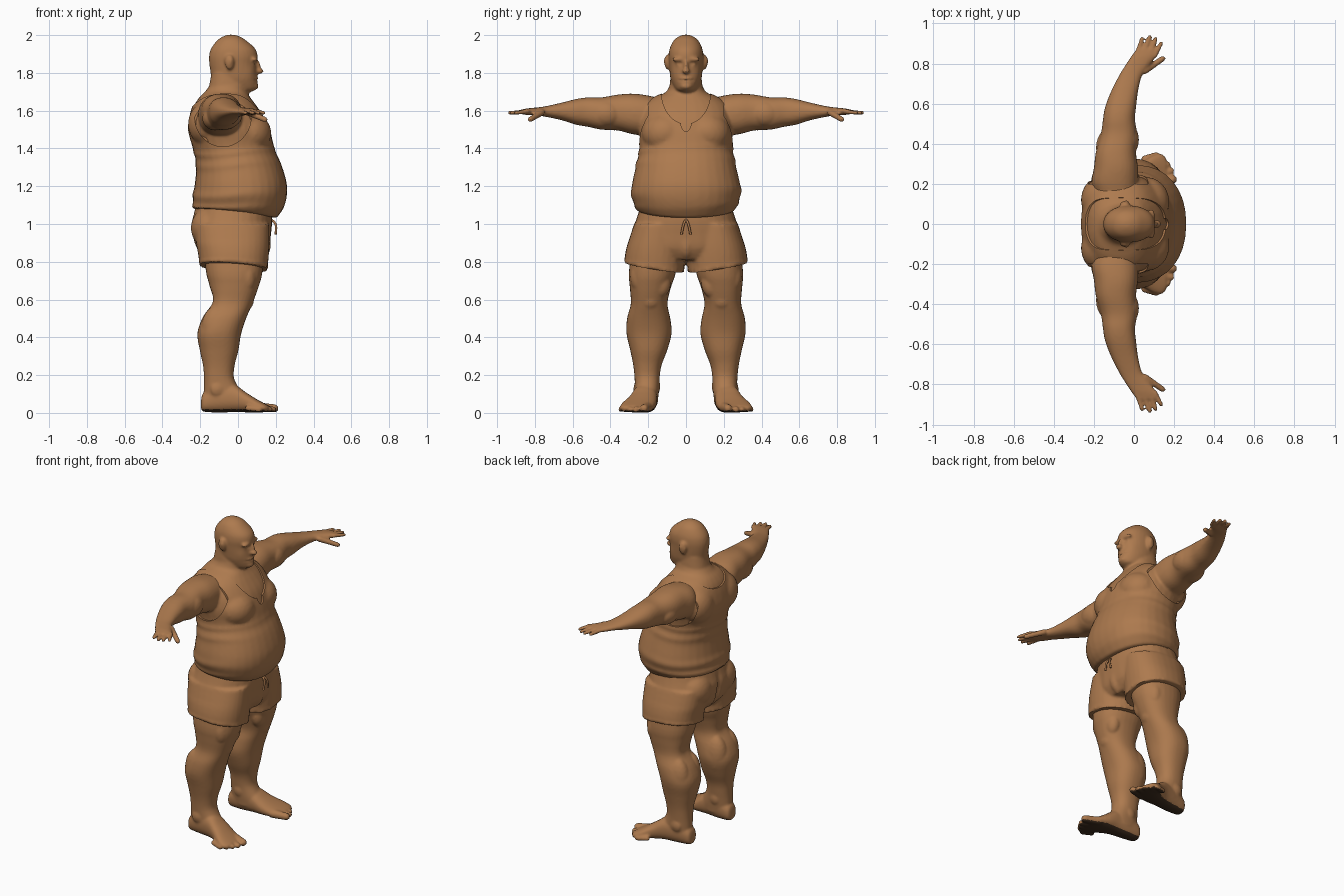
import bpy, bmesh, math
from mathutils import Vector, Matrix

if "Cube" in bpy.data.objects:
    bpy.data.objects.remove(bpy.data.objects["Cube"], do_unlink=True)


def paint(name, colour):
    mat = bpy.data.materials.new(name)
    mat.use_nodes = True
    mat.diffuse_color = (*colour, 1)
    mat.node_tree.nodes["Principled BSDF"].inputs["Base Color"].default_value = mat.diffuse_color
    return mat


clay = paint("warm brown clay", (.42, .195, .077))
sole_dark = paint("dark sole", (.045, .024, .012))
SIDES = (1, -1)


def spline(rings, steps=4):
    """Smoothly interpolate rows of numbers."""
    out = []
    for i in range(len(rings) - 1):
        a, b, c, d = (rings[min(max(i + k, 0), len(rings) - 1)] for k in (-1, 0, 1, 2))
        for s in range(steps):
            t = s / steps
            out.append([q + t / 2 * (r - p + t * (2*p - 5*q + 4*r - u + t * (3*q - p - 3*r + u)))
                        for p, q, r, u in zip(a, b, c, d)])
    return out + [list(rings[-1])]


def loft(bm, rings, axis, side=1, grow=0, power=2.3, seg=32):
    """Closed tube of superellipses: each ring is (t, a0, a1, b0, b1) along the axis."""
    loops = []
    for t, a0, a1, b0, b1 in spline(rings):
        loop = []
        for k in range(seg):
            ang = 2 * math.pi * k / seg
            c, s = math.cos(ang), math.sin(ang)
            a = (a0 + a1) / 2 + ((a1 - a0) / 2 + grow) * math.copysign(abs(c) ** (2 / power), c)
            b = (b0 + b1) / 2 + ((b1 - b0) / 2 + grow) * math.copysign(abs(s) ** (2 / power), s)
            x, y, z = {"x": (t, a, b), "y": (a, t, b), "z": (a, b, t)}[axis]
            loop.append(bm.verts.new((x, y * side, z)))
        loops.append(loop)
    for lo, hi in zip(loops, loops[1:]):
        for k in range(seg):
            bm.faces.new((lo[k - 1], lo[k], hi[k], hi[k - 1]))
    bm.faces.new(loops[0])
    bm.faces.new(loops[-1])


def ball(bm, at, radii, side=1, grow=0):
    mat = Matrix.Translation((at[0], at[1] * side, at[2])) @ Matrix.Diagonal([r + grow for r in radii] + [1])
    bmesh.ops.create_icosphere(bm, subdivisions=3, radius=1, matrix=mat)


def digit(bm, base, tip, r, side):
    """Tapered finger or toe with rounded ends."""
    p, q = (Vector((x, y * side, z)) for x, y, z in (base, tip))
    mat = Matrix.Translation((p + q) / 2) @ (q - p).to_track_quat('Z', 'Y').to_matrix().to_4x4()
    bmesh.ops.create_cone(bm, cap_ends=True, segments=16, radius1=r * 1.1, radius2=r * .92,
                          depth=(q - p).length, matrix=mat)
    ball(bm, p, [r * 1.1] * 3)
    ball(bm, q, [r * .92] * 3)


def round_rings(rows):
    return [(z, x0, x1, -w, w) for z, x0, x1, w in rows]


def bake(ob):
    """Replace an object's modifiers by their result."""
    mesh = bpy.data.meshes.new_from_object(ob.evaluated_get(bpy.context.evaluated_depsgraph_get()))
    ob.modifiers.clear()
    ob.data = mesh


def solid(name, bm, voxel, smooth):
    """Fuse overlapping forms into one smooth skin."""
    bmesh.ops.recalc_face_normals(bm, faces=bm.faces)
    mesh = bpy.data.meshes.new(name)
    bm.to_mesh(mesh)
    bm.free()
    ob = bpy.data.objects.new(name, mesh)
    bpy.context.collection.objects.link(ob)
    m = ob.modifiers.new("fuse", 'REMESH')
    m.mode, m.voxel_size = 'VOXEL', voxel
    m = ob.modifiers.new("relax", 'SMOOTH')
    m.factor, m.iterations = 0.5, smooth
    bake(ob)
    return ob


def finish(ob, angle):
    ob.data.materials.clear()
    ob.data.materials.append(clay)
    ob.data.shade_smooth()
    ob.data.set_sharp_from_angle(angle=math.radians(angle))


def push(ob, dabs):
    """Soft sculpting dabs (centre, radius, move), done on both sides."""
    for v in ob.data.vertices:
        x, y, z = v.co
        for at, rad, move in dabs:
            dz = abs(z - at[2]) / rad[2]
            if dz < 2.4:
                d = dz * dz + ((x - at[0]) / rad[0]) ** 2 + ((abs(y) - at[1]) / rad[1]) ** 2
                if d < 6:
                    mx, my, mz = move
                    v.co += Vector((mx, math.copysign(my, y), mz)) * math.exp(-d)


# Torso, shared by the body and the shirt
TORSO = round_rings([
    (1.74, -.145, .05, .085), (1.7, -.175, .05, .105), (1.67, -.205, .065, .165), (1.63, -.23, .095, .215),
    (1.57, -.247, .135, .24), (1.5, -.255, .16, .25), (1.42, -.235, .178, .238), (1.37, -.22, .194, .24),
    (1.3, -.21, .225, .256), (1.2, -.22, .25, .277), (1.12, -.225, .238, .27), (1.06, -.228, .195, .245)])
PELVIS = round_rings([(1.1, -.22, .17, .24), (1, -.22, .15, .25), (.85, -.19, .13, .25)])


def torso(bm, grow=0):
    loft(bm, TORSO, "z", grow=grow, power=2.2)
    for s in SIDES:
        ball(bm, (.06, .11, 1.48), (.107, .115, .1), s, grow)
        ball(bm, (-.16, .12, 1.53), (.095, .11, .11), s, grow)


# Body: torso, head, limbs and their muscle masses
bm = bmesh.new()
torso(bm)
loft(bm, PELVIS, "z")
loft(bm, round_rings([
    (1.7, -.1, .07, .045), (1.715, -.13, .098, .062), (1.76, -.143, .103, .08), (1.8, -.145, .1, .086),
    (1.85, -.152, .1, .09), (1.89, -.153, .104, .092), (1.93, -.142, .09, .086), (1.97, -.112, .045, .066),
    (1.99, -.085, .015, .043), (2.002, -.055, -.02, .016)]), "z", power=2.1)
loft(bm, round_rings([(1.8, -.14, .03, .08), (1.72, -.155, .045, .088), (1.6, -.18, .06, .1)]), "z")
ball(bm, (.112, 0, 1.81), (.024, .02, .016))
ball(bm, (.104, 0, 1.835), (.017, .012, .03))
ball(bm, (.096, 0, 1.77), (.012, .032, .008))
ball(bm, (.094, 0, 1.755), (.012, .027, .008))
ball(bm, (.085, 0, 1.73), (.024, .034, .02))
for s in SIDES:
    ball(bm, (.086, .037, 1.871), (.02, .038, .012), s)
    ball(bm, (.08, .038, 1.848), (.014, .016, .012), s)
    ball(bm, (-.045, .099, 1.858), (.025, .015, .04), s)
    loft(bm, [(.12, -.17, 0, 1.5, 1.66), (.2, -.21, .02, 1.47, 1.68), (.28, -.2, .02, 1.475, 1.69),
              (.36, -.19, .01, 1.495, 1.685), (.45, -.165, .015, 1.5, 1.67), (.52, -.155, .005, 1.515, 1.67),
              (.58, -.145, .01, 1.525, 1.662), (.66, -.115, .02, 1.55, 1.642), (.74, -.075, .04, 1.567, 1.624),
              (.79, -.045, .075, 1.575, 1.617), (.84, -.012, .115, 1.577, 1.612), (.87, .01, .12, 1.582, 1.606)],
         "y", s)
    ball(bm, (-.09, .27, 1.585), (.112, .1, .103), s)
    ball(bm, (-.045, .42, 1.585), (.07, .09, .075), s)
    ball(bm, (-.12, .38, 1.56), (.07, .1, .065), s)
    ball(bm, (-.06, .56, 1.6), (.065, .08, .062), s)
    for x, y, tx, ty in ((.012, .84, .04, .925), (.046, .85, .079, .935),
                         (.078, .85, .109, .925), (.104, .84, .136, .902)):
        digit(bm, (x, y, 1.596), (tx, ty, 1.588), .0115, s)
    digit(bm, (.055, .765, 1.59), (.143, .825, 1.553), .016, s)
    loft(bm, [(.92, -.19, .14, .03, .28), (.75, -.17, .13, .052, .302), (.67, -.152, .11, .078, .298),
              (.58, -.148, .077, .098, .292), (.5, -.19, .043, .083, .312), (.42, -.215, .017, .076, .315),
              (.33, -.202, .002, .1, .295), (.25, -.185, -.018, .13, .279), (.18, -.18, -.02, .14, .272),
              (.1, -.18, .02, .145, .27), (.05, -.17, .02, .15, .265)], "z", s)
    ball(bm, (.035, .19, .6), (.05, .06, .06), s)
    ball(bm, (.055, .135, .69), (.045, .055, .08), s)
    ball(bm, (.05, .235, .72), (.05, .06, .09), s)
    ball(bm, (-.12, .14, .44), (.075, .062, .13), s)
    ball(bm, (-.115, .25, .44), (.08, .062, .13), s)
    ball(bm, (-.1, .15, .14), (.03, .014, .035), s)
    ball(bm, (-.11, .264, .125), (.035, .014, .035), s)
    loft(bm, [(-.195, .185, .23, .02, .07), (-.18, .16, .25, .006, .11), (-.1, .15, .268, .002, .155),
              (-.02, .152, .285, .004, .15), (.04, .155, .31, .003, .11), (.09, .165, .34, .002, .078),
              (.135, .18, .35, .003, .053), (.16, .2, .33, .008, .04)], "x", s)
    for x, y, r in ((.185, .265, .018), (.167, .296, .017), (.142, .324, .016), (.113, .346, .015)):
        digit(bm, (x - .06, y - .02, .025), (x, y, .018), r, s)
    digit(bm, (.11, .2, .03), (.193, .222, .024), .024, s)
body = solid("body", bm, .0075, 4)
# Eye sockets, mouth line, ear bowls, cheeks and knee backs
push(body, [((.11, .038, 1.85), (.025, .02, .011), (-.009, 0, 0)),
            ((.1, .02, 1.762), (.03, .028, .004), (-.006, 0, 0)),
            ((-.035, .122, 1.865), (.01, .02, .018), (0, -.006, 0)),
            ((.09, .075, 1.8), (.04, .03, .03), (0, -.006, 0)),
            ((-.15, .19, .6), (.05, .06, .05), (.015, 0, 0))])
finish(body, 60)
# Dark soles on the downward faces at the ground
body.data.materials.append(sole_dark)
for face in body.data.polygons:
    if face.center.z < .02 and face.normal.z < -.6:
        face.material_index = 1

# Tank top: thickened torso with soft rolls, cut by neckline and armholes
bm = bmesh.new()
torso(bm, .01)
shirt = solid("tank_top", bm, .012, 2)
for v in shirt.data.vertices:
    x, y, z = v.co
    wave = .015 * math.sin(9 * x) + .012 * math.sin(7 * y)
    roll = sum(h * math.exp(-((z - c - wave) / w) ** 2)
               for c, h, w in ((1.09, .006, .018), (1.16, .007, .03), (1.33, .005, .022), (1.39, .004, .014)))
    v.co += Vector((x, y, 0)).normalized() * roll * (1.1 - 4 * max(x, 0))
    v.co.z += max(0, 1.2 - z) / .14 * (.2 * y * y - .006 - .11 * x)


def cut(at, size, turn):
    bpy.ops.mesh.primitive_cylinder_add(vertices=64, radius=1, depth=2, location=at, rotation=turn)
    ob = bpy.context.object
    ob.name, ob.scale, ob.hide_render = "cutter", size, True
    m = shirt.modifiers.new("cut", 'BOOLEAN')
    m.operation, m.object, m.solver = 'DIFFERENCE', ob, 'FLOAT'
    bake(shirt)
    bpy.data.objects.remove(ob, do_unlink=True)


quarter = math.pi / 2
cut((.17, 0, 1.7), (.17, .13, .22), (0, quarter, 0))
cut((.22, 0, 1.54), (.05, .028, .14), (0, quarter, 0))
cut((-.2, 0, 1.7), (.08, .132, .213), (0, quarter, 0))
for s in SIDES:
    cut((-.08, .4 * s, 1.57), (.15, .16, .2), (quarter, 0, 0))
finish(shirt, 40)

# Shorts with sloping hems
bm = bmesh.new()
loft(bm, round_rings([(1.12, -.22, .17, .235), (1.05, -.236, .18, .255), (1, -.248, .18, .272),
                      (.95, -.243, .175, .288), (.88, -.222, .165, .3), (.83, -.17, .13, .25)]), "z")
ball(bm, (.115, 0, .9), (.06, .05, .07))
for s in SIDES:
    loft(bm, [(1, -.23, .165, .004, .275), (.9, -.222, .166, .004, .307), (.84, -.212, .163, .005, .32),
              (.79, -.206, .158, .008, .326), (.785, -.208, .16, .008, .329), (.77, -.208, .16, .008, .329)], "z", s)
    ball(bm, (-.15, .12, .98), (.1, .115, .11), s)
shorts = solid("shorts", bm, .01, 2)
for v in shorts.data.vertices:
    v.co.z += max(0, .92 - v.co.z) / .15 * (.16 * (abs(v.co.y) - .16) - .07 * (v.co.x + .03))
push(shorts, [((-.24, 0, .95), (.06, .018, .1), (.022, 0, 0))])
finish(shorts, 50)

# Drawstring: two hanging cord ends
for name, s in (("left_cord", 1), ("right_cord", -1)):
    curve = bpy.data.curves.new(name, 'CURVE')
    curve.dimensions, curve.bevel_depth, curve.use_fill_caps = '3D', .006, True
    path = curve.splines.new('BEZIER')
    points = ((.175, 0, 1.025), (.198, .012, 1.0), (.2, .024, .945))
    path.bezier_points.add(len(points) - 1)
    for p, (x, y, z) in zip(path.bezier_points, points):
        p.co = (x, y * s, z)
        p.handle_left_type = p.handle_right_type = 'AUTO'
    ob = bpy.data.objects.new(name, curve)
    bpy.context.collection.objects.link(ob)
    curve.materials.append(clay)
